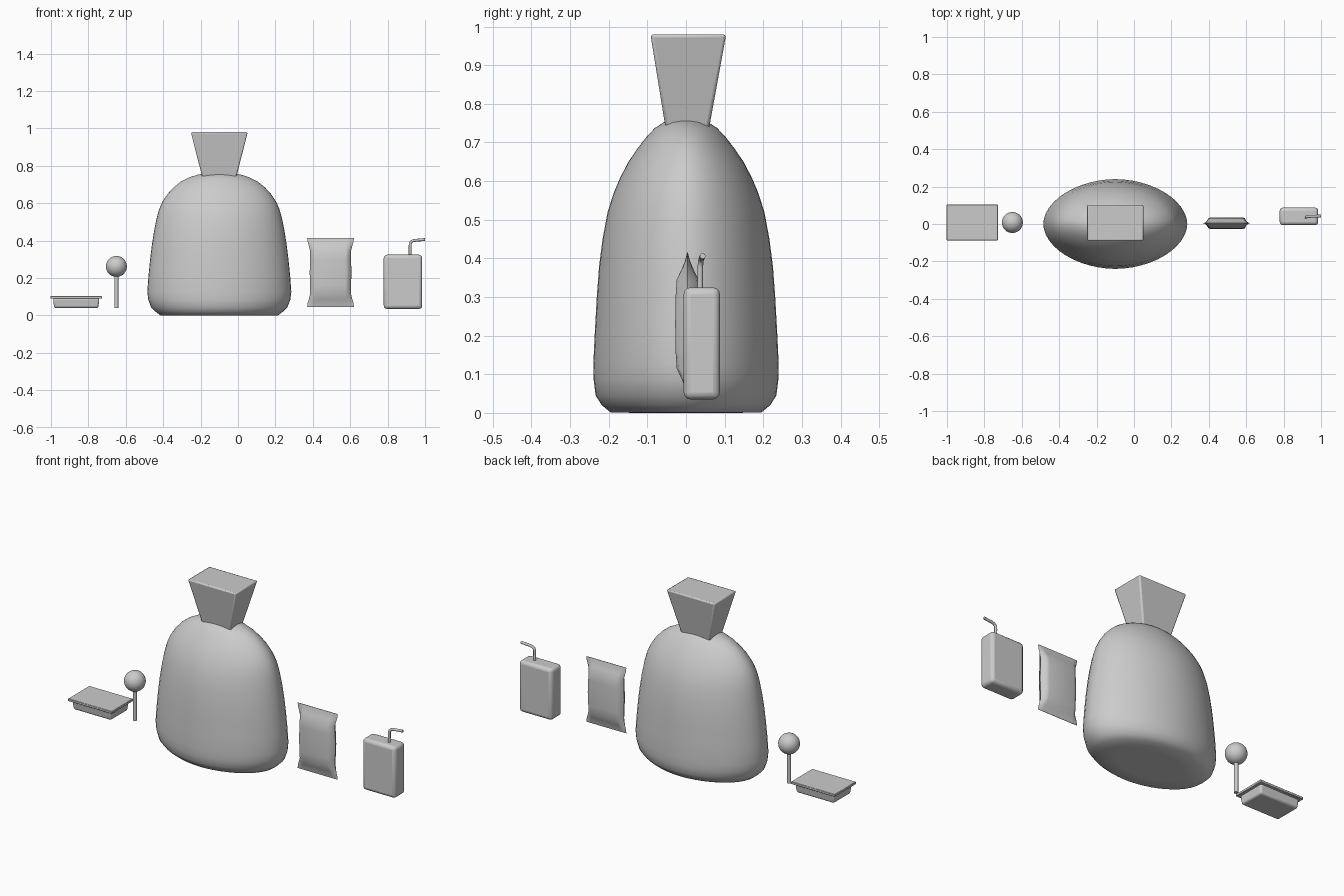
import bpy, bmesh, math

if "Cube" in bpy.data.objects:
    bpy.data.objects.remove(bpy.data.objects["Cube"])


def finish(name, bm, angle=35, bevel=0, segs=3):
    bmesh.ops.recalc_face_normals(bm, faces=bm.faces[:])
    me = bpy.data.meshes.new(name)
    bm.to_mesh(me)
    bm.free()
    ob = bpy.data.objects.new(name, me)
    bpy.context.collection.objects.link(ob)
    if bevel:
        m = ob.modifiers.new("bevel", 'BEVEL')
        m.width, m.segments, m.limit_method = bevel, segs, 'ANGLE'
    bpy.ops.object.select_all(action='DESELECT')
    bpy.context.view_layer.objects.active = ob
    ob.select_set(True)
    bpy.ops.object.shade_smooth_by_angle(angle=math.radians(angle))
    return ob


def loft(name, rings, **kw):
    """Skin a stack of equal-length closed rings and cap both ends."""
    bm = bmesh.new()
    vs = [[bm.verts.new(p) for p in r] for r in rings]
    n = len(vs[0])
    for a, b in zip(vs, vs[1:]):
        for i in range(n):
            j = (i + 1) % n
            bm.faces.new((a[i], a[j], b[j], b[i]))
    bm.faces.new(vs[0])
    bm.faces.new(vs[-1])
    return finish(name, bm, **kw)


def rect(cx, cy, z, hx, hy):
    return [(cx + sx * hx, cy + sy * hy, z)
            for sx, sy in ((-1, -1), (1, -1), (1, 1), (-1, 1))]


def oval(cx, cy, z, hx, hy, n=48, e=1.9):
    pts = []
    for i in range(n):
        t = 2 * math.pi * i / n
        c, s = math.cos(t), math.sin(t)
        pts.append((cx + hx * math.copysign(abs(c) ** (2 / e), c),
                    cy + hy * math.copysign(abs(s) ** (2 / e), s), z))
    return pts


# Sack: height, half width, half depth
sack = [(0, .20, .12), (.001, .315, .195), (.02, .34, .218), (.045, .365, .234),
        (.085, .38, .239), (.126, .385, .24), (.21, .379, .236), (.30, .37, .231),
        (.38, .36, .225), (.45, .349, .216), (.52, .335, .203), (.57, .321, .187),
        (.61, .303, .17), (.65, .276, .149), (.685, .244, .125), (.715, .206, .102),
        (.738, .162, .08), (.752, .118, .058), (.76, .07, .035), (.764, .02, .01)]
loft("sack_body", [oval(-.10, 0, *r) for r in sack], angle=60)

# Gathered flared neck of the sack
loft("sack_neck", [rect(-.10, .003, .70, .081, .05),
                   rect(-.10, .006, .98, .152, .098)], bevel=.008, segs=2)

# Shallow tray with a lid lip
loft("tray", [rect(-.865, .008, .04, .118, .075),
              rect(-.865, .008, .093, .124, .082)], bevel=.01)
loft("tray_lid", [rect(-.865, .008, z, .137, .095) for z in (.09, .104)],
     bevel=.002, segs=1)

# Lollipop
bm = bmesh.new()
bmesh.ops.create_uvsphere(bm, u_segments=32, v_segments=16, radius=.056)
bmesh.ops.translate(bm, verts=bm.verts[:], vec=(-.65, .008, .262))
finish("lollipop_candy", bm, angle=60)
loft("lollipop_stick", [oval(-.65, .008, z, .011, .011, 16, 2) for z in (.04, .25)])

# Snack bag: pillow with pinched, flared ends (height, half width, half depth)
bag = [(.045, .125, .001), (.065, .123, .006), (.085, .117, .014), (.115, .109, .028),
       (.16, .109, .031), (.23, .112, .032), (.30, .109, .031), (.345, .109, .028),
       (.375, .117, .014), (.395, .123, .006), (.415, .125, .001)]


def pillow(z, hx, hy):
    side = [(-1, 0), (-.87, -.85), (-.72, -1), (.72, -1), (.87, -.85),
            (1, 0), (.87, .85), (.72, 1), (-.72, 1), (-.87, .85)]
    return [(.495 + u * hx, .004 + v * hy, z) for u, v in side]


loft("snack_bag", [pillow(*r) for r in bag], angle=50)

# Juice carton
loft("juice_carton", [rect(.882, .041, z, .103, .047) for z in (.035, .325)],
     bevel=.018)

# Bent straw swept along a short path
path = [(.92, .036, .30), (.92, .037, .375), (.923, .038, .391),
        (.934, .040, .399), (.95, .041, .402), (1.0, .043, .406)]
cu = bpy.data.curves.new("straw", 'CURVE')
cu.dimensions = '3D'
cu.bevel_depth, cu.bevel_resolution, cu.use_fill_caps = .0075, 3, True
sp = cu.splines.new('POLY')
sp.points.add(len(path) - 1)
for p, co in zip(sp.points, path):
    p.co = (*co, 1)
straw = bpy.data.objects.new("straw", cu)
bpy.context.collection.objects.link(straw)
bpy.ops.object.select_all(action='DESELECT')
bpy.context.view_layer.objects.active = straw
straw.select_set(True)
bpy.ops.object.convert(target='MESH')
bpy.ops.object.shade_smooth_by_angle(angle=math.radians(50))
